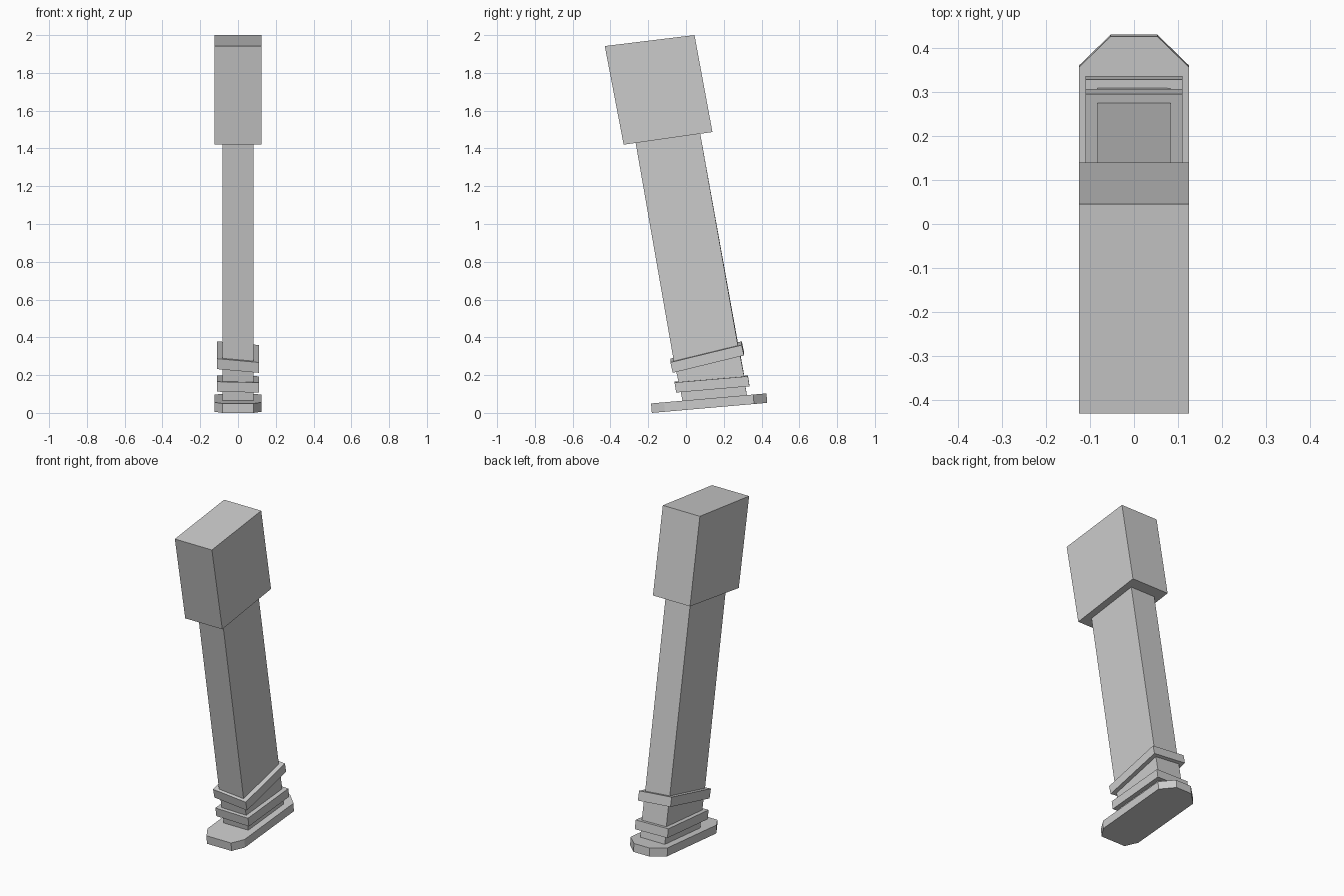
import bpy

if "Cube" in bpy.data.objects:
    bpy.data.objects.remove(bpy.data.objects["Cube"])


def prism(name, lower, upper):
    """Solid between two matching loops of 3D points (counter-clockwise from above)."""
    n = len(lower)
    faces = [tuple(reversed(range(n))), tuple(range(n, 2 * n))]
    faces += [(i, (i + 1) % n, n + (i + 1) % n, n + i) for i in range(n)]
    mesh = bpy.data.meshes.new(name)
    mesh.from_pydata(lower + upper, [], faces)
    obj = bpy.data.objects.new(name, mesh)
    bpy.context.collection.objects.link(obj)
    return obj


def block(name, half, front_low, back_low, back_top, front_top, roll_low=0.0, roll_top=0.0):
    """Leaning box from its (y, z) side profile; roll is the sideways slope dz/dx."""
    def loop(front, back, roll):
        corners = [(-half, front), (half, front), (half, back), (-half, back)]
        return [(x, y, z + roll * x) for x, (y, z) in corners]
    return prism(name, loop(front_low, back_low, roll_low), loop(front_top, back_top, roll_top))


# Head and shaft
block("head", 0.125, (-0.33, 1.42), (0.14, 1.487), (0.045, 2.0), (-0.43, 1.942))
block("shaft", 0.083, (-0.06, 0.255), (0.28, 0.335), (0.075, 1.48), (-0.267, 1.432), -0.09)

# Tilted collars
block("upper_collar", 0.11, (-0.07, 0.222), (0.307, 0.314), (0.295, 0.369), (-0.083, 0.277), -0.09, -0.09)
block("lower_collar", 0.11, (-0.052, 0.110), (0.336, 0.143), (0.328, 0.196), (-0.061, 0.163), -0.02, -0.02)

# Necks between shaft, collars and foot
block("upper_neck", 0.083, (-0.036, 0.15), (0.311, 0.18), (0.285, 0.32), (-0.055, 0.24), -0.02, -0.09)
block("lower_neck", 0.083, (-0.016, 0.05), (0.325, 0.08), (0.312, 0.155), (-0.03, 0.125), 0, -0.02)

# Foot plate with clipped corners, rising toward the back
half_outline = [(0.083, -0.181), (0.125, -0.112), (0.125, 0.36), (0.053, 0.43)]
outline = half_outline + [(-x, y) for x, y in reversed(half_outline)]
foot_low = [(x, y, (y + 0.181) * 0.087) for x, y in outline]
foot_top = [(x, y - 0.004, z + 0.05) for x, y, z in foot_low]
prism("foot", foot_low, foot_top)
